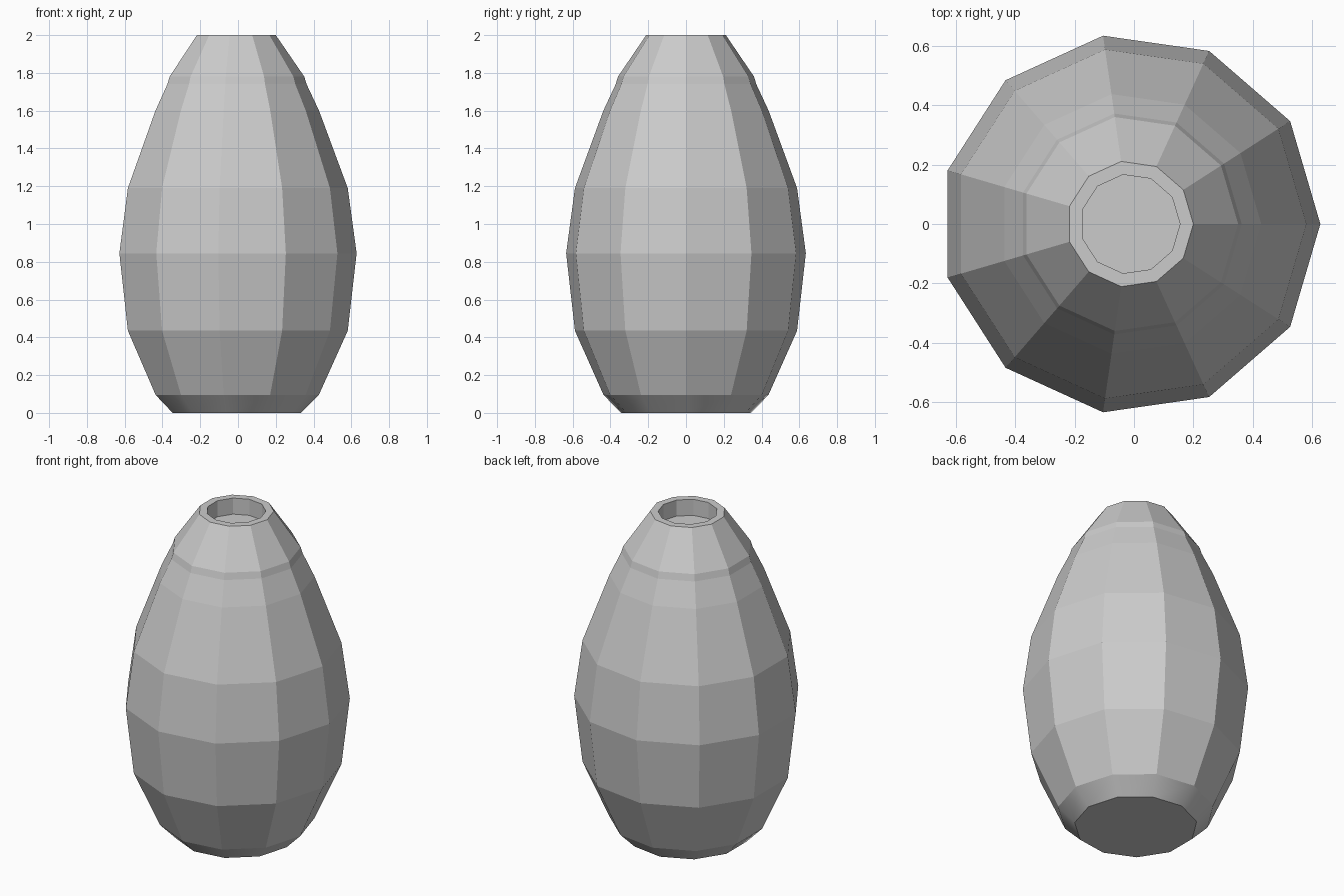
import bpy, bmesh
from math import cos, sin, pi

if "Cube" in bpy.data.objects:
    bpy.data.objects.remove(bpy.data.objects["Cube"])

SIDES = 11
OFFSET_X = -0.013  # centres the odd-sided outline on x = 0

# Radius, height: from the foot, up the outer wall, over the rim, down to the recess floor
PROFILE = [(0.347, 0.0), (0.441, 0.095), (0.594, 0.435), (0.641, 0.845),
           (0.594, 1.19), (0.442, 1.6), (0.376, 1.74), (0.364, 1.78),
           (0.213, 2.0), (0.168, 2.0), (0.168, 1.9)]


def lathe(name, profile, smooth_bands=()):
    bm = bmesh.new()
    rings = [[bm.verts.new((OFFSET_X + r * cos(2 * pi * i / SIDES),
                            r * sin(2 * pi * i / SIDES), z))
              for i in range(SIDES)] for r, z in profile]
    for band, (low, high) in enumerate(zip(rings, rings[1:])):
        for i in range(SIDES):
            j = (i + 1) % SIDES
            face = bm.faces.new((low[i], low[j], high[j], high[i]))
            face.smooth = band in smooth_bands
    # Close the foot and the recess floor
    bm.faces.new(rings[0][::-1])
    bm.faces.new(rings[-1])
    mesh = bpy.data.meshes.new(name)
    bm.to_mesh(mesh)
    bm.free()
    obj = bpy.data.objects.new(name, mesh)
    bpy.context.collection.objects.link(obj)
    return obj


# Faceted vase with a smooth-shaded foot band
lathe("vase_body", PROFILE, smooth_bands={0})
